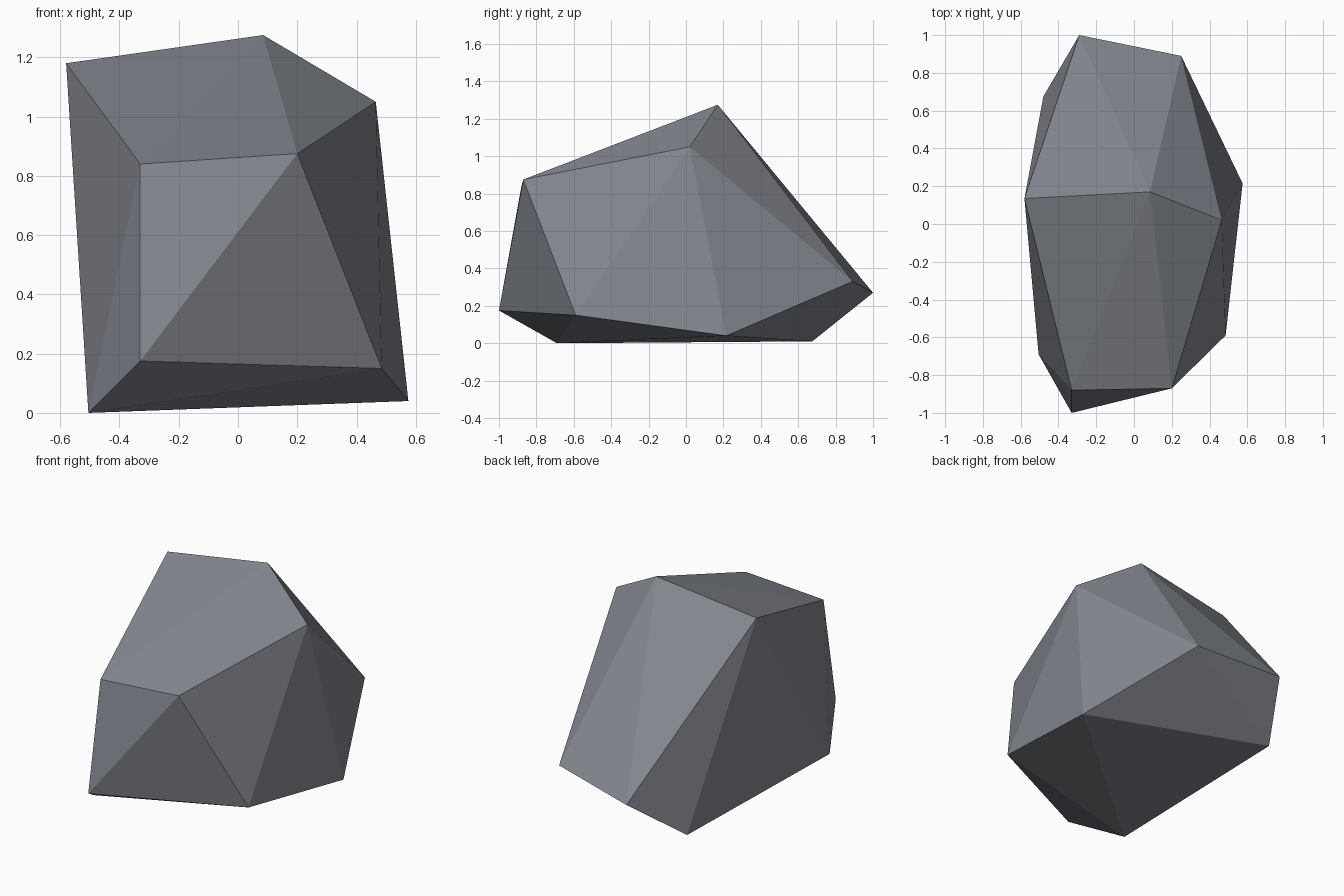
import bpy, bmesh

if "Cube" in bpy.data.objects:
    bpy.data.objects.remove(bpy.data.objects["Cube"])

# Corner points of the boulder
corners = [
    (-0.58, 0.135, 1.18), (0.085, 0.17, 1.275), (0.465, 0.02, 1.05),    # crown ridge
    (0.20, -0.87, 0.875), (-0.33, -0.88, 0.84),                         # front brow
    (-0.33, -1.0, 0.175), (0.485, -0.59, 0.15), (0.575, 0.215, 0.04),   # lower rim
    (-0.505, -0.69, 0.0), (-0.48, 0.675, 0.01),                         # left base
    (-0.29, 1.0, 0.27), (0.25, 0.89, 0.33),                             # back rim
]

stone = bpy.data.materials.new("slate grey stone")
stone.diffuse_color = (0.23, 0.245, 0.28, 1)
stone.use_nodes = True
stone.node_tree.nodes["Principled BSDF"].inputs["Base Color"].default_value = stone.diffuse_color

# Faceted stone: convex skin stretched over the corners
bm = bmesh.new()
for c in corners:
    bm.verts.new(c)
bmesh.ops.convex_hull(bm, input=bm.verts[:])
bmesh.ops.recalc_face_normals(bm, faces=bm.faces[:])
mesh = bpy.data.meshes.new("boulder")
bm.to_mesh(mesh)
bm.free()
mesh.materials.append(stone)
boulder = bpy.data.objects.new("boulder", mesh)
bpy.context.collection.objects.link(boulder)
